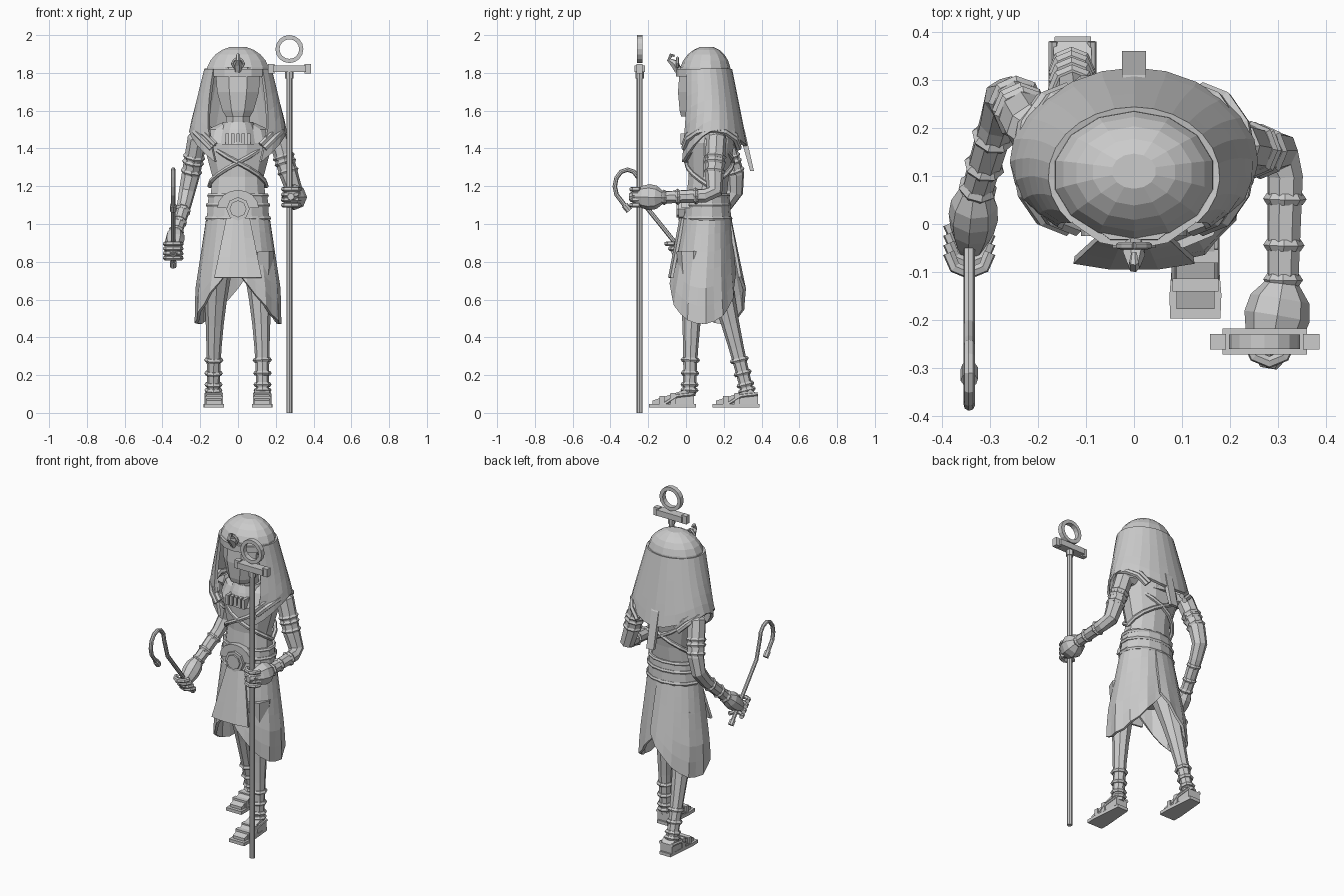
import bpy, bmesh
from math import sin, cos, pi, tau, radians
from mathutils import Vector

cube = bpy.data.objects.get("Cube")
if cube:
    bpy.data.objects.remove(cube, do_unlink=True)

GREY = (0.6, 0.6, 0.6, 1)
stone = bpy.data.materials.new("grey_stone")
stone.use_nodes = True
stone.diffuse_color = GREY
stone.node_tree.nodes["Principled BSDF"].inputs["Base Color"].default_value = GREY


def skin(name, rows, closed=True, thickness=0):
    """Join equally long rows of points into a flat-faced surface."""
    mesh = bmesh.new()
    verts = [[mesh.verts.new(point) for point in row] for row in rows]
    count = len(rows[0])
    for lower, upper in zip(verts, verts[1:]):
        for i in range(count if closed else count - 1):
            j = (i + 1) % count
            mesh.faces.new((lower[i], lower[j], upper[j], upper[i]))
    if closed:
        mesh.faces.new(verts[0])
        mesh.faces.new(verts[-1])
    bmesh.ops.recalc_face_normals(mesh, faces=mesh.faces)
    data = bpy.data.meshes.new(name)
    mesh.to_mesh(data)
    mesh.free()
    data.materials.append(stone)
    part = bpy.data.objects.new(name, data)
    bpy.context.collection.objects.link(part)
    if thickness:
        solid = part.modifiers.new("thickness", 'SOLIDIFY')
        solid.thickness = thickness
        solid.offset = 0


def path(rule, steps):
    """Sample a rule from start (zero) to end (one)."""
    return [rule(i / steps) for i in range(steps + 1)]


def ellipse(rx, ry, sides, turn=0.0):
    angles = [(i + turn) * tau / sides for i in range(sides)]
    return [(rx * cos(a), ry * sin(a)) for a in angles]


def loft(name, rings, sides=12):
    """Stack level ellipses given as height, centre y, radius x, radius y."""
    skin(name, [[(px, y + py, z) for px, py in ellipse(rx, ry, sides, 0.5)]
                for z, y, rx, ry in rings])


def tube(name, points, radii, sides=8):
    """Sweep a ring along a path; radii is one size or one per point."""
    points = [Vector(p) for p in points]
    last = len(points) - 1
    rows, across, previous = [], None, None
    for i, point in enumerate(points):
        along = (points[min(i + 1, last)] - points[max(i - 1, 0)]).normalized()
        if across is None:
            across = along.orthogonal().normalized()
        else:
            across = previous.rotation_difference(along) @ across
        previous = along
        up = along.cross(across)
        radius = radii[i] if isinstance(radii, list) else radii
        rows.append([point + across * px + up * py for px, py in ellipse(radius, radius, sides)])
    skin(name, rows)


def prism(name, outline, axis, start, end):
    """Extrude a flat outline along one axis."""
    skin(name, [[(*p[:axis], depth, *p[axis:]) for p in outline] for depth in (start, end)])


def box(name, centre, size):
    x, y, z = centre
    w, d, h = (s / 2 for s in size)
    prism(name, [(x - w, y - d), (x + w, y - d), (x + w, y + d), (x - w, y + d)], 2, z - h, z + h)


def band(name, centre, direction, radius):
    """Raised ring around a limb."""
    step = direction.normalized() * 0.012
    tube(name, [centre - step, centre, centre + step], [radius, radius + 0.008, radius])


# Torso, neck and face
loft("torso", [(.95, .11, .16, .12), (1.15, .11, .15, .11), (1.25, .12, .14, .11),
               (1.43, .13, .19, .13), (1.5, .14, .17, .11), (1.54, .13, .08, .07)])
loft("neck", [(1.45, .1, .07, .07), (1.62, .08, .07, .07)], 8)
loft("face", [(1.57, .03, .07, .06), (1.6, .04, .09, .08), (1.7, .05, .12, .1), (1.83, .06, .13, .1)], 8)

# Headdress crown and brow band
loft("headdress_crown", path(lambda t: (1.79 + .152 * sin(t * 1.3), .1 + .01 * t,
                                        .173 * cos(t * 1.3), .137 * cos(t * 1.3)), 5), 14)
loft("brow_band", [(z, .09, .162, .143) for z in (1.78, 1.82)], 14)


def cloth_point(side, fall):
    """Headdress cloth: side runs right to left round the back, fall runs down."""
    reach = radians(133 + 19 * fall * fall) * side
    hem = 1.42 + .06 * cos(reach) - .07 * cos(2 * reach)
    drop = (1.82 - hem) * fall
    width = min(.17 + .25 * drop, .25)
    return (width * sin(reach), .1 + .1 * drop + (.135 + .1 * drop) * cos(reach), 1.82 - drop)


skin("headdress_cloth", path(lambda fall: path(lambda t: cloth_point(2 * t - 1, fall), 20), 6),
     closed=False, thickness=.018)
prism("headdress_tail", [(.28, 1.54), (.31, 1.5), (.36, 1.28), (.34, 1.28), (.3, 1.42)], 0, -.025, .025)

# Rearing serpent on the brow
tube("serpent", [(0, -.04, 1.81), (0, -.06, 1.85), (0, -.09, 1.87), (0, -.08, 1.895), (0, -.06, 1.89)],
     [.02, .024, .012, .01, .006], 6)
for side in (-1, 1):
    tube("serpent_coil", path(lambda t: (side * .03 * sin(pi * t), -.045, 1.82 + .06 * t), 4), .008, 6)

# Collar with beads
loft("collar", [(1.42, .12, .13, .15), (1.5, .12, .1, .12), (1.54, .1, .08, .08)], 14)
for i in range(-2, 3):
    box("collar_bead", (i * .028, -.005, 1.45), (.018, .05, .06))

# Shoulder hoops and crossed straps
for side in (-1, 1):
    for layer in (0, .02):
        tube("shoulder_hoop", path(lambda t: (side * (.12 + layer + .1 * sin(pi * t)),
                                              .135 - .145 * cos(pi * t),
                                              1.42 - layer + .1 * sin(pi * t)), 6), .016, 6)
    for face in (-1, 1):
        tube("cross_strap", path(lambda t: (side * .15 * cos(pi * t), .125 + face * .122 * sin(pi * t),
                                            1.45 - .25 * t), 8), .013, 6)

# Belt with rims, front shield and buckle
loft("belt", [(1.02, .11, .17, .13), (1.15, .11, .16, .12)], 14)
for z, radius in ((1.03, .18), (1.1, .175), (1.15, .168)):
    loft("belt_rim", [(z + lift, .112, radius - abs(lift) / 2, radius - .046 - abs(lift) / 2)
                      for lift in (-.011, 0, .011)], 14)
prism("belt_shield", path(lambda t: (.11 * cos(pi * t), 1.085 + .095 * sin(pi * t)), 8), 1, -.025, .04)
for radius, front in ((.062, -.04), (.045, -.05)):
    prism("buckle", [(px, 1.08 + pz) for px, pz in ellipse(radius, radius, 8)], 1, front, .02)


# Kilt: two wrapped side panels, each following its leg, and a front apron
def kilt_point(side, column, fall, shift, lean):
    angle = radians(-92 + 195 * column / 14)
    drop = fall * (.3 + .27 * cos(angle - lean))
    pleat = 1 + (.035 if column % 2 else -.015) * fall
    rx = min(.16 + .14 * drop, .215) * pleat
    ry = (.12 + .13 * drop) * pleat
    return (side * rx * cos(angle), .11 + shift * min(1, drop * 2.5) + ry * sin(angle), 1.04 - drop)


for side, shift, lean in ((1, -.024, 0), (-1, .025, .3)):
    skin("kilt_panel", path(lambda fall: [kilt_point(side, column, fall, shift, lean)
                                          for column in range(15)], 6), closed=False, thickness=.016)
skin("apron", path(lambda t: [(x * (.06 + .065 * t), -.015 - .06 * t - .012 * (abs(x) < 1), 1.03 - .315 * t)
                              for x in (-1, -.4, .4, 1)], 3), closed=False, thickness=.016)
loft("kilt_core", [(.78, .11, .15, .12), (1, .11, .155, .115)])

# Legs with anklets; the left strides forward and the right trails
for side, hip, lean, heel in ((1, .04, -.03, .053), (-1, .14, .25, .39)):
    def leg_point(z):
        return Vector((side * (.13 - .05 * (z - .1) ** 2), hip + lean * (.85 - z), z))

    def leg_radius(z):
        return .034 + .1 * (z - .1) ** 2

    heights = path(lambda t: .85 - .76 * t, 6)
    tube("leg", [leg_point(z) for z in heights], [leg_radius(z) for z in heights])
    for z in (.28, .21, .15, .12):
        band("anklet", leg_point(z), leg_point(z) - leg_point(z + .1), leg_radius(z) + .006)

    # Foot and sandal
    prism("foot", [(heel - .01, .045), (heel - .01, .1), (heel - .05, .125), (heel - .23, .065),
                   (heel - .23, .045)], 0, side * .088, side * .168)
    prism("sole", [(side * .09, heel), (side * .165, heel), (side * .182, heel - .2),
                   (side * .18, heel - .25), (side * .075, heel - .25), (side * .074, heel - .2)],
          2, .028, .048)
    for x in (.088, .168):
        tube("sandal_strap", [(side * x, heel - .01, .1), (side * x, heel - .1, .09),
                              (side * x, heel - .17, .045)], .01, 6)
    for back, height in ((.12, .06), (.18, .045)):
        box("sandal_bridge", (side * .128, heel - back, .045 + height / 2), (.096, .028, height))

# Arms with armlets and bracelets, tapering to the wrist
arms = {
    "left": [(.15, .15, 1.47), (.215, .16, 1.45), (.27, .15, 1.26), (.3, .15, 1.17),
             (.315, .1, 1.15), (.31, -.14, 1.14)],
    "right": [(-.15, .16, 1.47), (-.215, .2, 1.45), (-.25, .26, 1.26), (-.27, .26, 1.17),
              (-.285, .21, 1.1), (-.33, .06, .95)],
}
for name, joints in arms.items():
    joints = [Vector(joint) for joint in joints]
    tube(name + "_arm", joints, path(lambda t: .06 - .027 * t, 5))
    for kind, joint, fractions in (("_armlet", 1, (.5, .65, .9)), ("_bracelet", 4, (.2, .6, .9))):
        start, end = joints[joint], joints[joint + 1]
        for fraction in fractions:
            band(name + kind, start.lerp(end, fraction), end - start, .06 - .0054 * (joint + fraction))

# Closed hands with fingers curled round what they hold
staff = Vector((.272, -.245, 0))
grips = {
    "left": ((.31, -.12, 1.14), (.28, -.3, 1.145), .042, staff + Vector((.01, 0, 1.1)), (0, 0, .028)),
    "right": ((-.33, .07, .96), (-.342, -.07, .84), .025, Vector((-.343, 0, .82)), (0, -.02, .025)),
}
for name, (wrist, tip, swell, grip, spacing) in grips.items():
    tube(name + "_hand", path(lambda t: Vector(wrist).lerp(Vector(tip), t), 5),
         path(lambda t: .033 - .015 * t + swell * sin(pi * t ** .8), 5))
    for i in range(4):
        knuckle = grip + Vector(spacing) * i
        tube(name + "_finger", path(lambda t: knuckle + Vector((.043 * cos(pi * t), -.043 * sin(pi * t), 0)), 4),
             .013, 6)

# Staff with crossbar and loop
tube("staff", [staff, staff + Vector((0, 0, 1.83))], .016)
tube("staff_collar", [staff + Vector((0, 0, z)) for z in (1.77, 1.81)], .022)
box("crossbar", staff + Vector((0, 0, 1.822)), (.176, .054, .036))
for side in (-1, 1):
    box("crossbar_end", staff + Vector((side * .097, 0, 1.822)), (.034, .032, .05))
corners = [(.074, -.015), (.074, .015), (.052, .015), (.052, -.015)]
skin("staff_loop", path(lambda t: [staff + Vector((radius * sin(tau * t), depth, 1.926 - radius * cos(tau * t)))
                                   for radius, depth in corners], 16))

# Crook: straight shaft, bent hook and flared ends
shaft = [(-.343, .04, .78), (-.343, -.21, 1.09)]
hook = path(lambda t: (-.343, -.31 + .067 * cos(4.2 * t), 1.2 + .088 * sin(4.2 * t)), 8)
tube("crook", shaft + hook + [(-.343, -.31, 1.08)], .012)
tube("crook_tip", [(-.343, -.325, 1.1), (-.343, -.3, 1.07)], .018)
tube("crook_pommel", [(-.343, .045, .775), (-.343, .025, .8)], .018)
